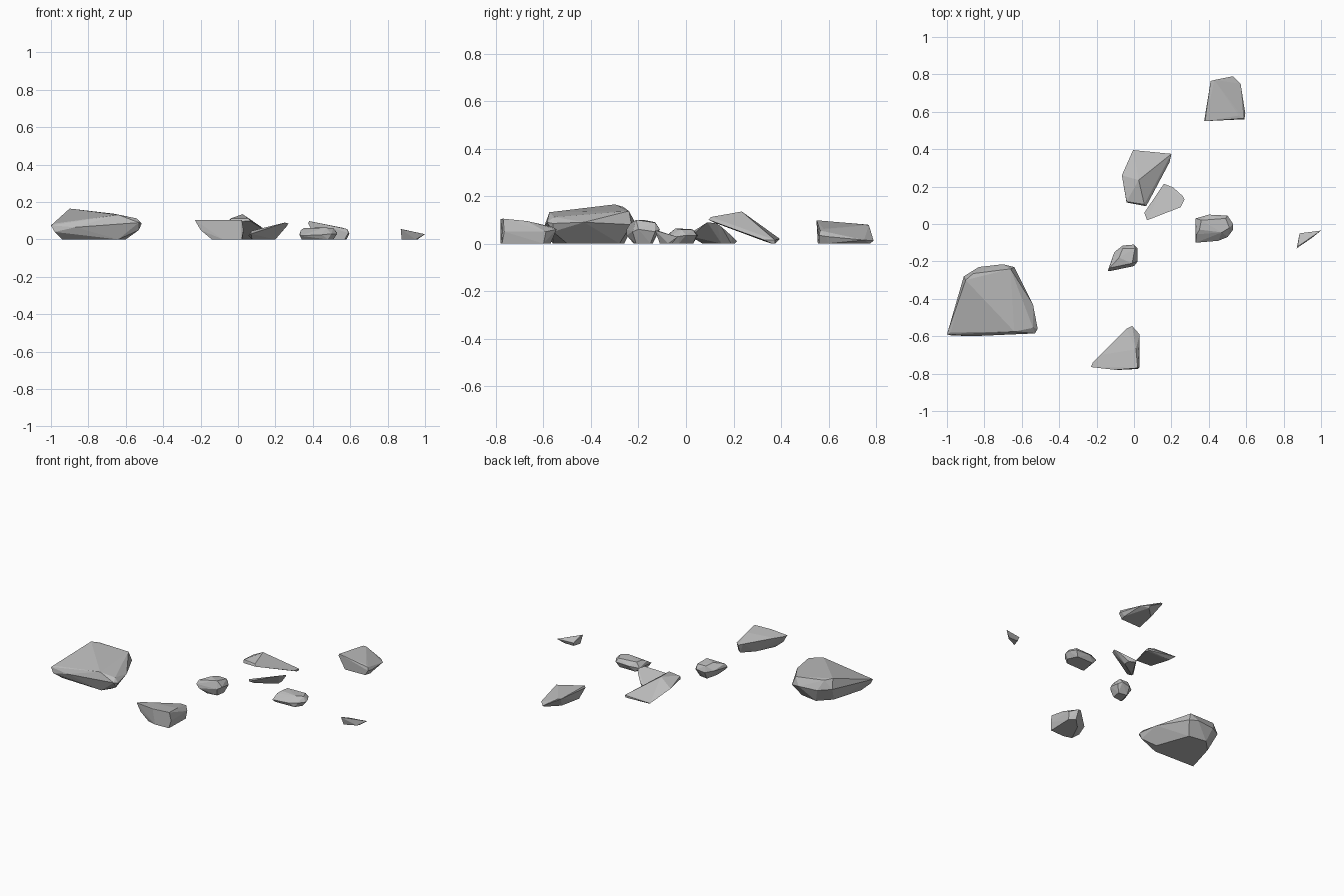
import bpy, bmesh, math

stone = bpy.data.materials.new("stone_grey")
stone.diffuse_color = (0.5, 0.5, 0.5, 1)


def rock(name, base, rim, crown):
    """Chipped rock: the hull of a ground outline (x, y), a rim and a crown (x, y, z)."""
    bm = bmesh.new()
    for p in [(x, y, 0) for x, y in base] + rim + crown:
        bm.verts.new(p)
    hull = bmesh.ops.convex_hull(bm, input=bm.verts[:])
    spare = {v for v in hull["geom_interior"] + hull["geom_unused"]
             if isinstance(v, bmesh.types.BMVert)}
    bmesh.ops.delete(bm, geom=list(spare), context='VERTS')
    # merge nearly coplanar facets into broad chipped planes
    bmesh.ops.dissolve_limit(bm, angle_limit=math.radians(3),
                             verts=bm.verts[:], edges=bm.edges[:])
    bmesh.ops.recalc_face_normals(bm, faces=bm.faces[:])
    mesh = bpy.data.meshes.new(name)
    bm.to_mesh(mesh)
    bm.free()
    mesh.materials.append(stone)
    obj = bpy.data.objects.new(name, mesh)
    bpy.context.collection.objects.link(obj)


# Largest boulder, wide at the front and narrow at the back
rock("boulder",
     [(-0.94, -0.55), (-0.64, -0.56), (-0.60, -0.50), (-0.68, -0.28), (-0.80, -0.26), (-0.88, -0.34)],
     [(-1.0, -0.59, 0.075), (-0.98, -0.595, 0.04), (-0.87, -0.60, 0.065), (-0.53, -0.585, 0.09),
      (-0.515, -0.56, 0.085), (-0.53, -0.56, 0.05), (-0.54, -0.43, 0.09), (-0.64, -0.23, 0.08),
      (-0.70, -0.215, 0.09), (-0.83, -0.23, 0.09), (-0.91, -0.28, 0.10)],
     [(-0.98, -0.58, 0.085), (-0.64, -0.575, 0.132), (-0.54, -0.555, 0.112),
      (-0.90, -0.30, 0.165), (-0.86, -0.265, 0.155), (-0.66, -0.24, 0.137)])

# Wedge at the front
rock("front_wedge",
     [(-0.14, -0.765), (-0.08, -0.78), (0.02, -0.775), (0.025, -0.60), (-0.01, -0.57), (-0.08, -0.64)],
     [(-0.20, -0.765, 0.05), (0.03, -0.765, 0.05), (0.03, -0.59, 0.05),
      (-0.01, -0.545, 0.06), (-0.04, -0.56, 0.07)],
     [(-0.23, -0.765, 0.103), (-0.22, -0.74, 0.10), (-0.10, -0.78, 0.103), (0.02, -0.77, 0.105),
      (-0.18, -0.70, 0.095), (0.01, -0.67, 0.095)])

# Small pebble behind the wedge
rock("pebble",
     [(-0.08, -0.22), (-0.01, -0.21), (0.0, -0.15), (-0.06, -0.14)],
     [(-0.14, -0.25, 0.06), (-0.12, -0.25, 0.035), (0.0, -0.225, 0.05), (0.02, -0.20, 0.06),
      (0.02, -0.13, 0.05), (0.0, -0.11, 0.06), (-0.06, -0.115, 0.05), (-0.105, -0.15, 0.06)],
     [(-0.13, -0.235, 0.085), (-0.01, -0.21, 0.10), (-0.08, -0.18, 0.10),
      (0.005, -0.13, 0.088), (-0.06, -0.13, 0.09)])

# Tall slab leaning up from its back edge
rock("leaning_slab",
     [(0.02, 0.365), (0.10, 0.37), (0.19, 0.36), (0.195, 0.375)],
     [(-0.005, 0.395, 0.02), (0.20, 0.375, 0.015), (0.19, 0.33, 0.015), (0.015, 0.33, 0.01)],
     [(-0.065, 0.26, 0.085), (-0.04, 0.115, 0.09), (0.065, 0.095, 0.10),
      (-0.04, 0.12, 0.112), (0.055, 0.105, 0.112), (0.025, 0.235, 0.135)])

# Thin flake tilted toward the back left
rock("flake",
     [(0.075, 0.07), (0.20, 0.15), (0.20, 0.19), (0.16, 0.205)],
     [(0.07, 0.02, 0.03), (0.055, 0.06, 0.02), (0.16, 0.215, 0.01), (0.21, 0.195, 0.03)],
     [(0.07, 0.02, 0.045), (0.25, 0.09, 0.09), (0.27, 0.13, 0.085), (0.26, 0.15, 0.07)])

# Low rounded stone
rock("low_stone",
     [(0.34, -0.08), (0.48, -0.075), (0.51, -0.03), (0.48, 0.03), (0.36, 0.03)],
     [(0.33, -0.10, 0.02), (0.45, -0.09, 0.025), (0.50, -0.07, 0.03), (0.53, -0.03, 0.03),
      (0.53, 0.0, 0.035), (0.50, 0.045, 0.035), (0.40, 0.05, 0.035), (0.33, 0.03, 0.03)],
     [(0.335, -0.055, 0.048), (0.35, -0.03, 0.06), (0.47, -0.045, 0.063),
      (0.51, -0.02, 0.06), (0.49, 0.03, 0.058), (0.36, 0.02, 0.062)])

# Tiny chip at the far right
rock("chip",
     [(0.875, -0.11), (0.95, -0.075), (0.96, -0.06), (0.89, -0.06)],
     [(0.885, -0.05, 0.025), (1.0, -0.035, 0.028)],
     [(0.87, -0.13, 0.055), (0.875, -0.12, 0.055)])

# Block at the back, highest at its front left corner
rock("back_block",
     [(0.42, 0.555), (0.57, 0.56), (0.58, 0.60), (0.53, 0.775), (0.45, 0.70)],
     [(0.375, 0.55, 0.085), (0.59, 0.56, 0.035), (0.595, 0.59, 0.03),
      (0.57, 0.75, 0.015), (0.53, 0.79, 0.012)],
     [(0.38, 0.55, 0.098), (0.585, 0.565, 0.055), (0.56, 0.58, 0.062),
      (0.41, 0.765, 0.08), (0.43, 0.77, 0.078)])
